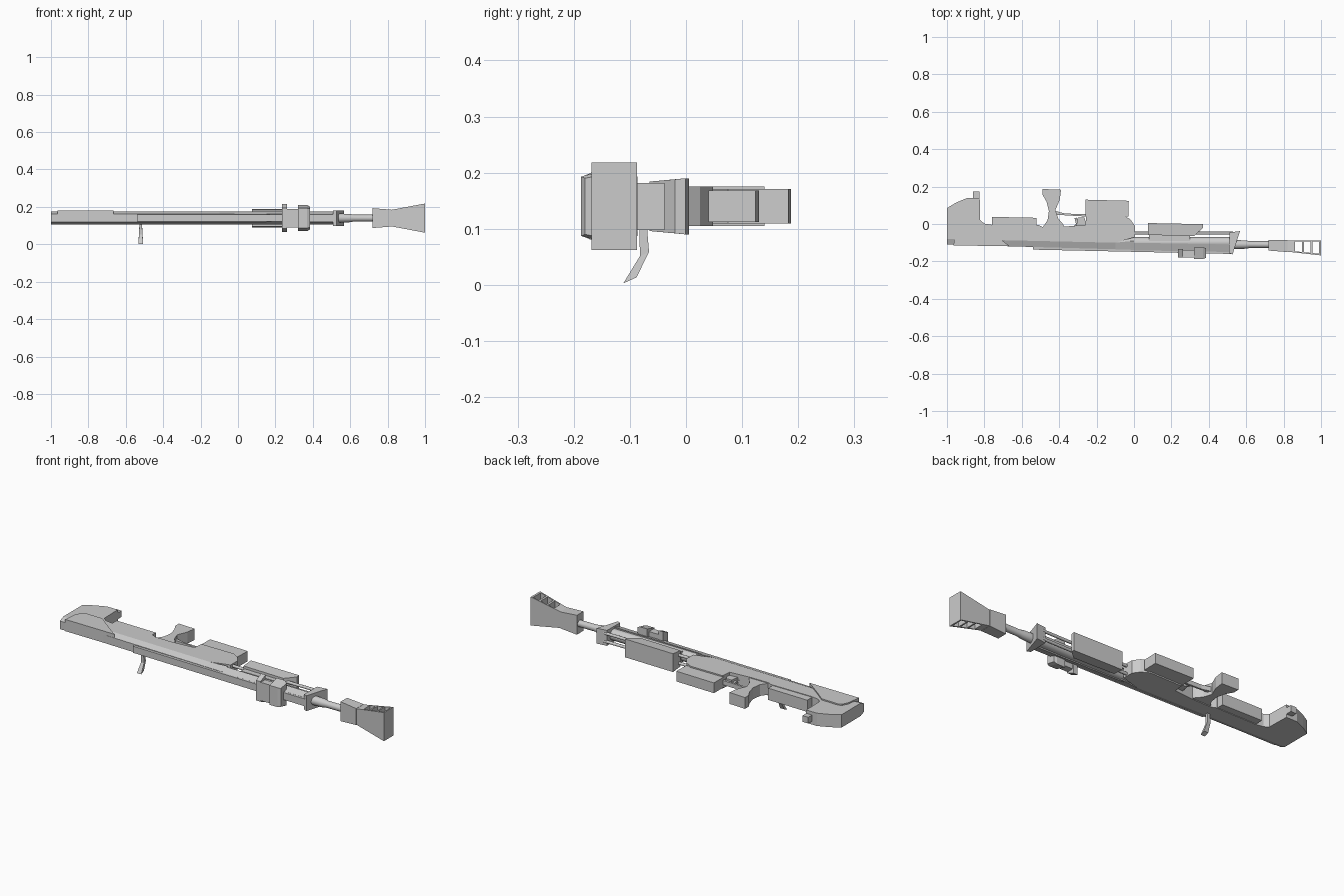
import bpy, bmesh, math
from mathutils import Vector

if "Cube" in bpy.data.objects:
    bpy.data.objects.remove(bpy.data.objects["Cube"])

ZC = 0.14  # centre plane of the rifle, which lies on its side


def finish(name, bm):
    bmesh.ops.recalc_face_normals(bm, faces=bm.faces[:])
    me = bpy.data.meshes.new(name)
    bm.to_mesh(me)
    bm.free()
    ob = bpy.data.objects.new(name, me)
    bpy.context.collection.objects.link(ob)
    return ob


def loft(name, rings):
    """Skin closed rings of 3D points and cap both ends."""
    bm = bmesh.new()
    rows = [[bm.verts.new(p) for p in r] for r in rings]
    n = len(rows[0])
    for a, b in zip(rows, rows[1:]):
        for i in range(n):
            j = (i + 1) % n
            bm.faces.new((a[i], a[j], b[j], b[i]))
    bm.faces.new(rows[0])
    bm.faces.new(rows[-1])
    return finish(name, bm)


def prism(name, pts, z0, z1):
    """Extrude an (x, y) profile through z."""
    return loft(name, [[(x, y, z) for x, y in pts] for z in (z0, z1)])


def plate(name, pts, half):
    return prism(name, pts, ZC - half, ZC + half)


def block(name, *secs):
    """Sections along x: (x, y0, y1, half width at y0, half width at y1)."""
    return loft(name, [[(x, a, ZC - h), (x, a, ZC + h), (x, b, ZC + k), (x, b, ZC - k)]
                       for x, a, b, h, k in secs])


def rod(name, secs, y, z=ZC, n=16):
    """Round rod along x from (x, radius) pairs."""
    ob = loft(name, [[(x, y + r * math.cos(t * math.tau / n), z + r * math.sin(t * math.tau / n))
                      for t in range(n)] for x, r in secs])
    for p in ob.data.polygons:
        p.use_smooth = len(p.vertices) == 4
    return ob


# Receiver and stock
plate("receiver_body", [(-1, -.08), (-1, .085), (-.95, .115), (-.89, .14), (-.825, .14),
      (-.822, .02), (-.80, .002), (-.755, -.005), (-.51, -.005), (-.49, -.015), (-.385, -.015),
      (-.26, -.005), (-.255, .048), (-.06, .048), (-.02, .025), (.005, -.01), (.005, -.07),
      (-.1, -.10)], .035)
block("receiver_top_chamfer", (-1, -.11, -.08, .022, .035), (-.1, -.135, -.10, .022, .035),
      (.0, -.138, -.09, .022, .035))
prism("cheek_panel", [(-.965, -.115), (-.957, -.04), (-.94, -.005), (-.92, .003), (-.82, .0),
      (-.77, -.04), (-.665, -.118)], .118, .182)
plate("butt_hook", [(-.86, .13), (-.86, .173), (-.825, .173), (-.825, .13)], .017)
plate("rear_magazine", [(-.76, -.03), (-.76, .038), (-.52, .033), (-.52, -.03)], .032)

# Grip, trigger and magazine
plate("grip", [(-.49, -.02), (-.462, .02), (-.455, .07), (-.468, .12), (-.488, .155), (-.488, .187),
      (-.39, .183), (-.397, .13), (-.42, .075), (-.405, .03), (-.38, .0), (-.37, -.02)], .031)
plate("trigger_guard", [(-.42, .05), (-.42, .07), (-.37, .056), (-.255, .052), (-.255, .04),
      (-.375, .047)], .012)
plate("trigger", [(-.335, -.02), (-.31, .0), (-.318, .032), (-.307, .034), (-.295, .0),
      (-.29, -.02)], .006)
plate("guard_front", [(-.31, -.02), (-.30, .035), (-.265, .035), (-.25, -.02)], .018)
plate("magazine", [(-.26, .04), (-.26, .13), (-.028, .124), (-.03, .04)], .028)

# Barrel, fore-end and rail
rod("barrel_shroud", [(-.11, .03), (.53, .03)], -.1)
rod("barrel", [(.5, .026), (.6, .022), (.62, .018), (.74, .018)], -.11)
block("accessory_rail", (-.54, -.137, -.115, .018, .018), (.52, -.16, -.12, .02, .025))
block("fore_end_bed", (-.02, -.14, -.10, .02, .035), (.53, -.15, -.11, .022, .035))
for side in (-1, 1):
    rod("guide_rod", [(-.01, .008), (.53, .008)], -.049, ZC + side * .022, 8)
block("fore_grip", (.075, -.058, .005, .044, .05), (.32, -.065, 0, .044, .05),
      (.37, -.02, -.001, .048, .05))
block("fore_grip_mount", (.08, -.09, -.05, .03, .03), (.3, -.09, -.05, .03, .03))
plate("fore_end_cap", [(.51, -.045), (.567, -.038), (.55, -.09), (.527, -.163), (.508, -.155)], .042)

# Clamp on the rail
block("clamp_rear_plate", (.235, -.18, -.135, .055, .075), (.262, -.18, -.135, .055, .075))
block("clamp_bridge", (.255, -.178, -.14, .05, .05), (.33, -.178, -.14, .05, .05))
block("clamp_front_plate", (.322, -.187, -.125, .053, .07), (.37, -.187, -.125, .053, .07),
      (.385, -.18, -.13, .05, .06))

# Bolt handle
loft("bolt_handle", [[(-.52 + sx * w * .5, y + sy * w * .45, z + sy * w * .2)
                      for sx, sy in ((-1, -1), (1, -1), (1, 1), (-1, 1))]
                     for y, z, w in ((-.077, .115, .014), (-.074, .055, .018), (-.1, .008, .026))])

# Muzzle brake: solid collar, two side walls and cross bars
def brake(x):
    t = (x - .82) / .18
    return -.148 - .02 * t, -.088 + .001 * t, .044 + .034 * t


block("brake_collar", (.72, -.142, -.086, .053, .053), (.82, -.15, -.086, .045, .045))


def brake_part(name, x0, x1, lo=0, hi=1):
    secs = []
    for x in (x0, x1):
        a, b, h = brake(x)
        secs.append((x, a + (b - a) * lo, a + (b - a) * hi, h, h))
    block(name, *secs)


brake_part("brake_base", .815, .862)
for lo, hi in ((0, .1), (.92, 1)):
    brake_part("brake_wall", .86, 1, lo, hi)
for x0, x1 in ((.898, .908), (.945, .955), (.99, 1)):
    brake_part("brake_bar", x0, x1, .05, .95)
